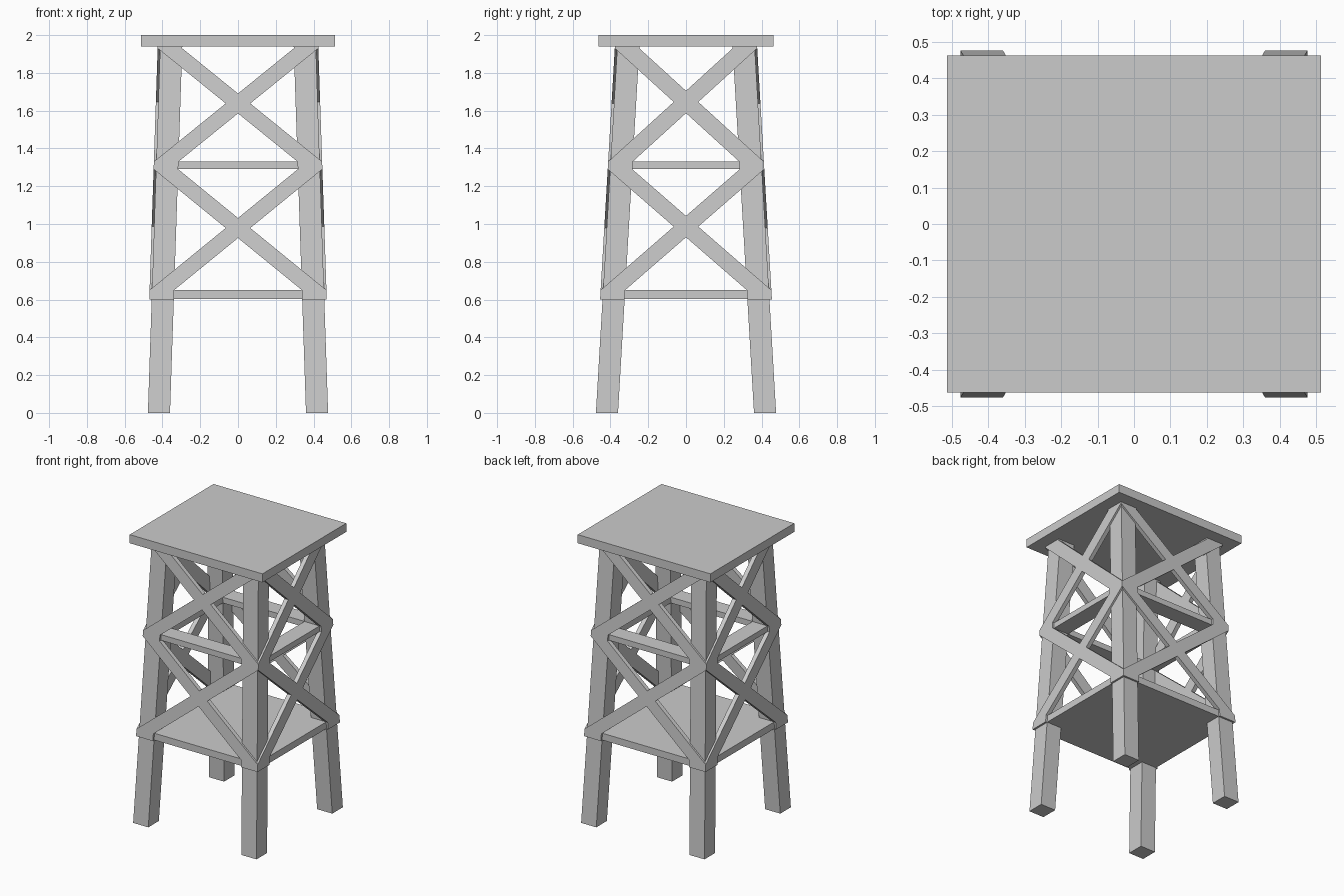
import bpy, bmesh

if "Cube" in bpy.data.objects:
    bpy.data.objects.remove(bpy.data.objects["Cube"])

LEG = 0.117      # leg width
PROUD = 0.013    # how far braces stand out from the legs
THICK = 0.03     # brace thickness


def outer(axis, z):
    """Outer leg face position along x (0) or y (1) at height z."""
    return 0.477 - (0.0335, 0.0585)[axis] * z


def prism(name, ring_a, ring_b):
    """Solid between two matching polygon rings."""
    bm = bmesh.new()
    a = [bm.verts.new(p) for p in ring_a]
    b = [bm.verts.new(p) for p in ring_b]
    bm.faces.new(a)
    bm.faces.new(b[::-1])
    n = len(a)
    for i in range(n):
        j = (i + 1) % n
        bm.faces.new((a[j], a[i], b[i], b[j]))
    bmesh.ops.recalc_face_normals(bm, faces=bm.faces)
    mesh = bpy.data.meshes.new(name)
    bm.to_mesh(mesh)
    bm.free()
    obj = bpy.data.objects.new(name, mesh)
    bpy.context.collection.objects.link(obj)
    return obj


def box(name, x0, x1, y0, y1, z0, z1):
    def ring(z):
        return [(x0, y0, z), (x1, y0, z), (x1, y1, z), (x0, y1, z)]
    return prism(name, ring(z0), ring(z1))


# Roof slab and lower platform
box("top_slab", -0.513, 0.513, -0.463, 0.463, 1.94, 2.0)
px, py = outer(0, 0.62), outer(1, 0.62)
box("lower_platform", -px, px, -py, py, 0.602, 0.65)

# Four leaning legs
for sx, nx in ((-1, "left"), (1, "right")):
    for sy, ny in ((-1, "front"), (1, "back")):
        def ring(z):
            x, y = outer(0, z), outer(1, z)
            return [(sx * u, sy * v, z) for u, v in
                    ((x, y), (x - LEG, y), (x - LEG, y - LEG), (x, y - LEG))]
        prism(f"{ny}_{nx}_leg", ring(0), ring(1.945))


# Flat diagonal braces with squared ends, two crossed tiers per side
def brace(name, axis, side, flip, a0, a1, b0, b1):
    def o(z):
        return outer(axis, z) + PROUD

    def i(z):
        return outer(axis, z) - LEG
    profile = [(-i(a1), a1), (o(b0), b0), (o(b1), b1), (i(b1), b1),
               (i(b0), b0), (-o(a1), a1), (-o(a0), a0), (-i(a0), a0)]

    def ring(offset):
        pts = []
        for u, z in profile:
            v = side * (outer(1 - axis, z) + offset)
            pts.append((flip * u, v, z) if axis == 0 else (v, flip * u, z))
        return pts
    prism(name, ring(PROUD), ring(PROUD - THICK))


SIDES = (("front", 0, -1), ("back", 0, 1), ("left", 1, -1), ("right", 1, 1))
for label, axis, side in SIDES:
    for flip, way in ((1, "rising"), (-1, "falling")):
        brace(f"{label}_lower_{way}_brace", axis, side, flip, 0.60, 0.65, 1.29, 1.33)
        brace(f"{label}_upper_{way}_brace", axis, side, flip, 1.29, 1.33, 1.93, 1.94)

    # Middle rail between the legs
    half = outer(axis, 1.31) - LEG + 0.005
    v = outer(1 - axis, 1.31)
    lo, hi = sorted((side * v, side * (v - LEG)))
    if axis == 0:
        box(f"{label}_middle_rail", -half, half, lo, hi, 1.29, 1.33)
    else:
        box(f"{label}_middle_rail", lo, hi, -half, half, 1.29, 1.33)
